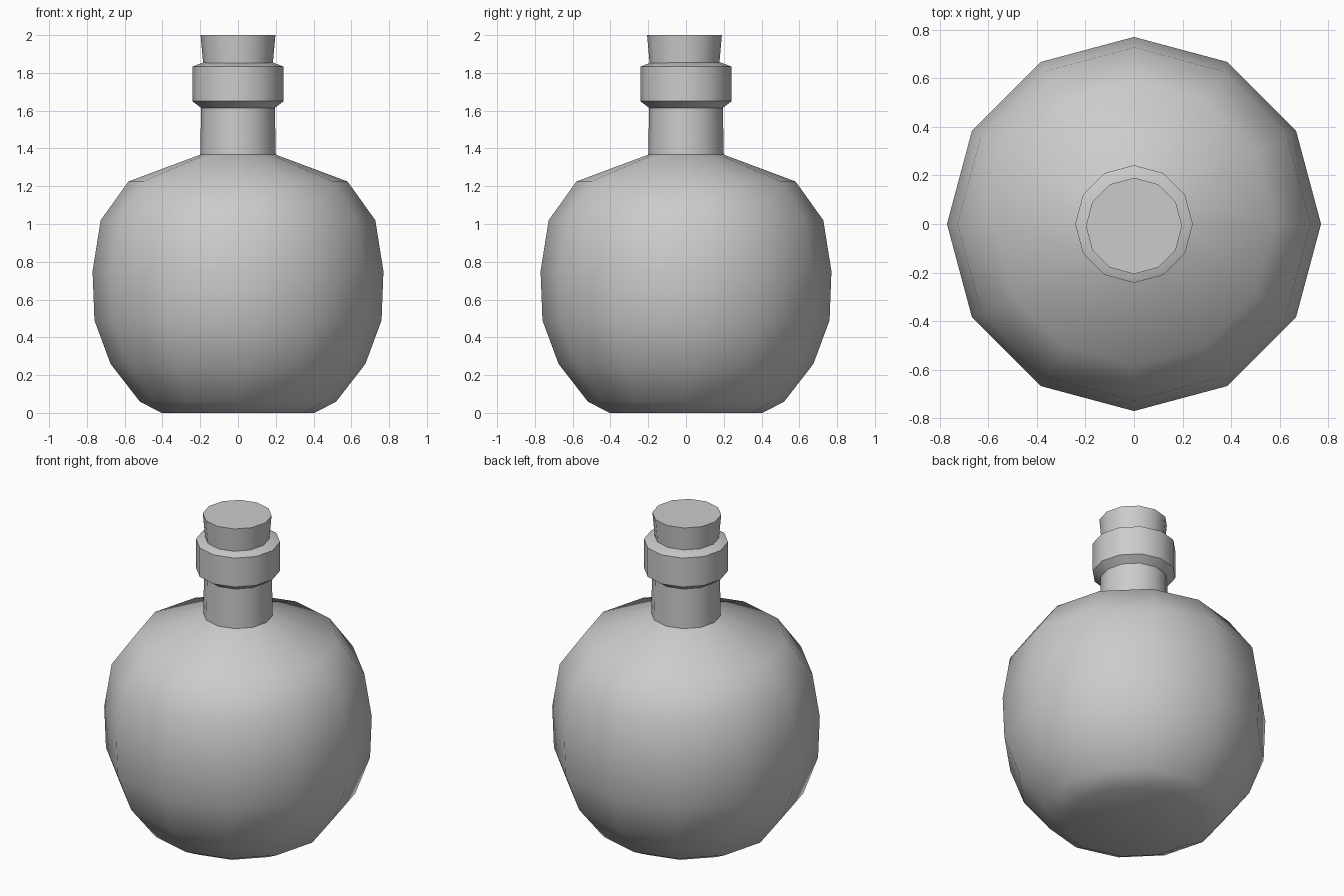
import bpy
import bmesh
from math import cos, sin, pi, radians

SIDES = 12

cube = bpy.data.objects.get("Cube")
if cube:
    bpy.data.objects.remove(cube, do_unlink=True)

grey = bpy.data.materials.new("plain grey")
grey.use_nodes = True
colour = (0.6, 0.6, 0.6, 1)
grey.diffuse_color = colour
grey.node_tree.nodes["Principled BSDF"].inputs["Base Color"].default_value = colour


def lathe(name, profile, y=0.0):
    """Turn (radius, height) points into a capped solid of revolution."""
    bm = bmesh.new()
    rings = []
    for r, z in profile:
        angles = [2 * pi * i / SIDES for i in range(SIDES)]
        rings.append([bm.verts.new((r * cos(a), y + r * sin(a), z)) for a in angles])
    for low, high in zip(rings, rings[1:]):
        for i in range(SIDES):
            j = (i + 1) % SIDES
            bm.faces.new((low[i], low[j], high[j], high[i]))
    bm.faces.new(rings[0][::-1])
    bm.faces.new(rings[-1])
    mesh = bpy.data.meshes.new(name)
    bm.to_mesh(mesh)
    bm.free()
    mesh.materials.append(grey)
    obj = bpy.data.objects.new(name, mesh)
    bpy.context.collection.objects.link(obj)
    bpy.ops.object.select_all(action="DESELECT")
    obj.select_set(True)
    bpy.context.view_layer.objects.active = obj
    bpy.ops.object.shade_smooth_by_angle(angle=radians(42))
    return obj


# Round flask with neck and rolled collar
lathe("flask", [
    (0.405, 0), (0.52, 0.06), (0.675, 0.26), (0.76, 0.49),
    (0.77, 0.75), (0.727, 1.02), (0.58, 1.225), (0.2, 1.367),
    (0.195, 1.615), (0.242, 1.65), (0.242, 1.833), (0.185, 1.855),
])

# Tapered stopper, seated slightly toward the front
lathe("stopper", [(0.18, 1.8), (0.198, 2.0)], y=-0.008)
